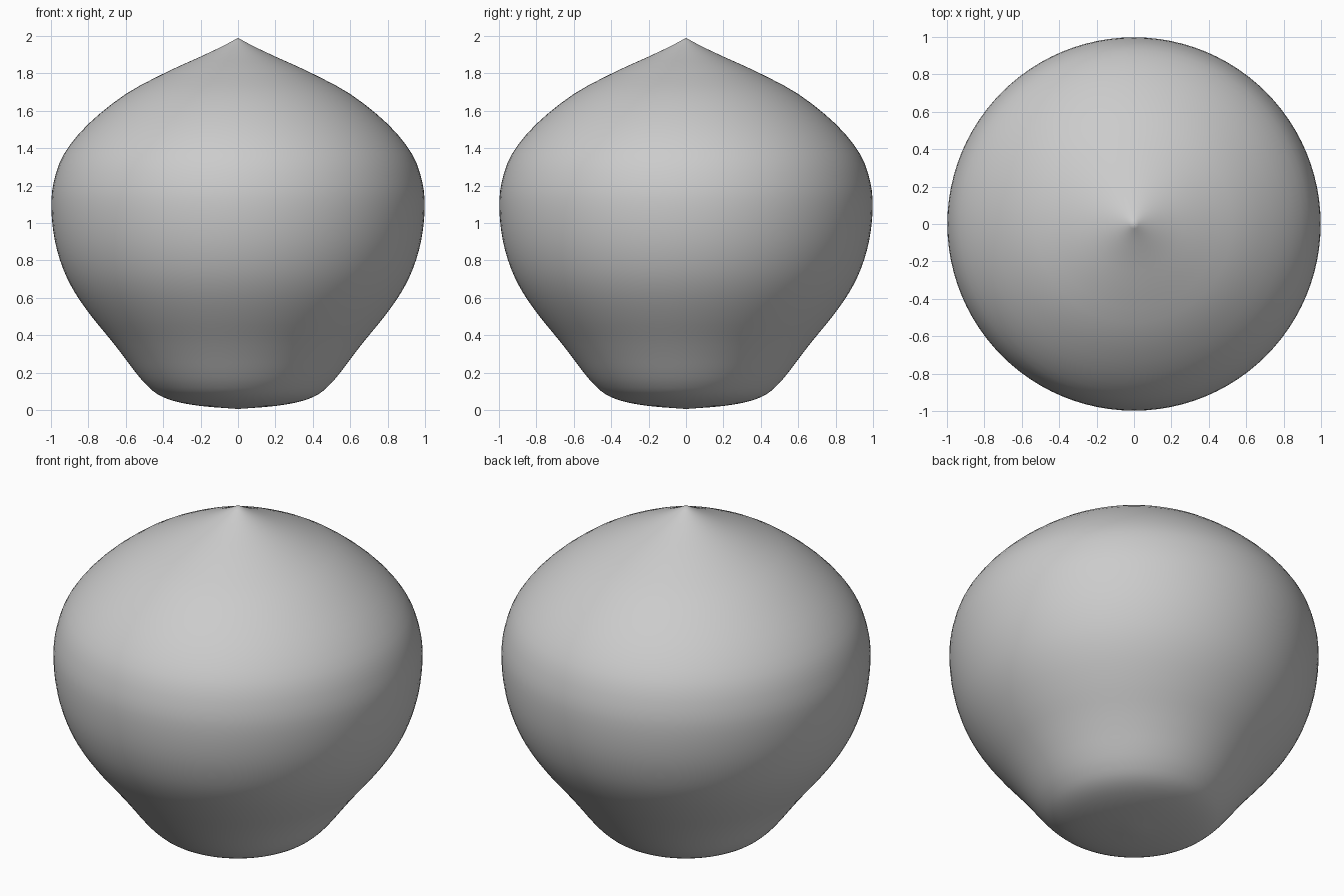
import bpy, bmesh, math
from mathutils import Vector

if "Cube" in bpy.data.objects:
    bpy.data.objects.remove(bpy.data.objects["Cube"])

# Half profile (radius, height), from the base centre up to the pointed tip
profile = [(0, 0.006), (0.2, 0.022), (0.34, 0.048), (0.43, 0.085), (0.495, 0.14),
           (0.55, 0.205), (0.61, 0.285), (0.68, 0.375), (0.78, 0.497), (0.87, 0.625),
           (0.935, 0.755), (0.98, 0.91), (0.998, 1.08), (0.985, 1.22), (0.93, 1.37),
           (0.8, 1.53), (0.6, 1.69), (0.38, 1.808), (0.2, 1.89), (0.08, 1.947), (0, 1.99)]


def smooth_curve(points, steps):
    """Catmull-Rom curve through the points."""
    p = [Vector(q) for q in points]
    p = [2 * p[0] - p[1]] + p + [2 * p[-1] - p[-2]]
    out = []
    for a, b, c, d in zip(p, p[1:], p[2:], p[3:]):
        for i in range(steps):
            t = i / steps
            out.append(0.5 * (2 * b + (c - a) * t + (2 * a - 5 * b + 4 * c - d) * t * t
                              + (3 * b - a - 3 * c + d) * t ** 3))
    return out + [p[-2]]


# Round body, spun about the vertical axis
bm = bmesh.new()
verts = [bm.verts.new((q.x, 0, q.y)) for q in smooth_curve(profile, 3)]
edges = [bm.edges.new(pair) for pair in zip(verts, verts[1:])]
bmesh.ops.spin(bm, geom=verts + edges, cent=(0, 0, 0), axis=(0, 0, 1),
               angle=math.tau, steps=96, use_merge=False)
bmesh.ops.remove_doubles(bm, verts=bm.verts, dist=1e-4)
bmesh.ops.recalc_face_normals(bm, faces=bm.faces)
for f in bm.faces:
    f.smooth = True
mesh = bpy.data.meshes.new("bulb_body")
bm.to_mesh(mesh)
bm.free()
bpy.context.collection.objects.link(bpy.data.objects.new("bulb_body", mesh))
